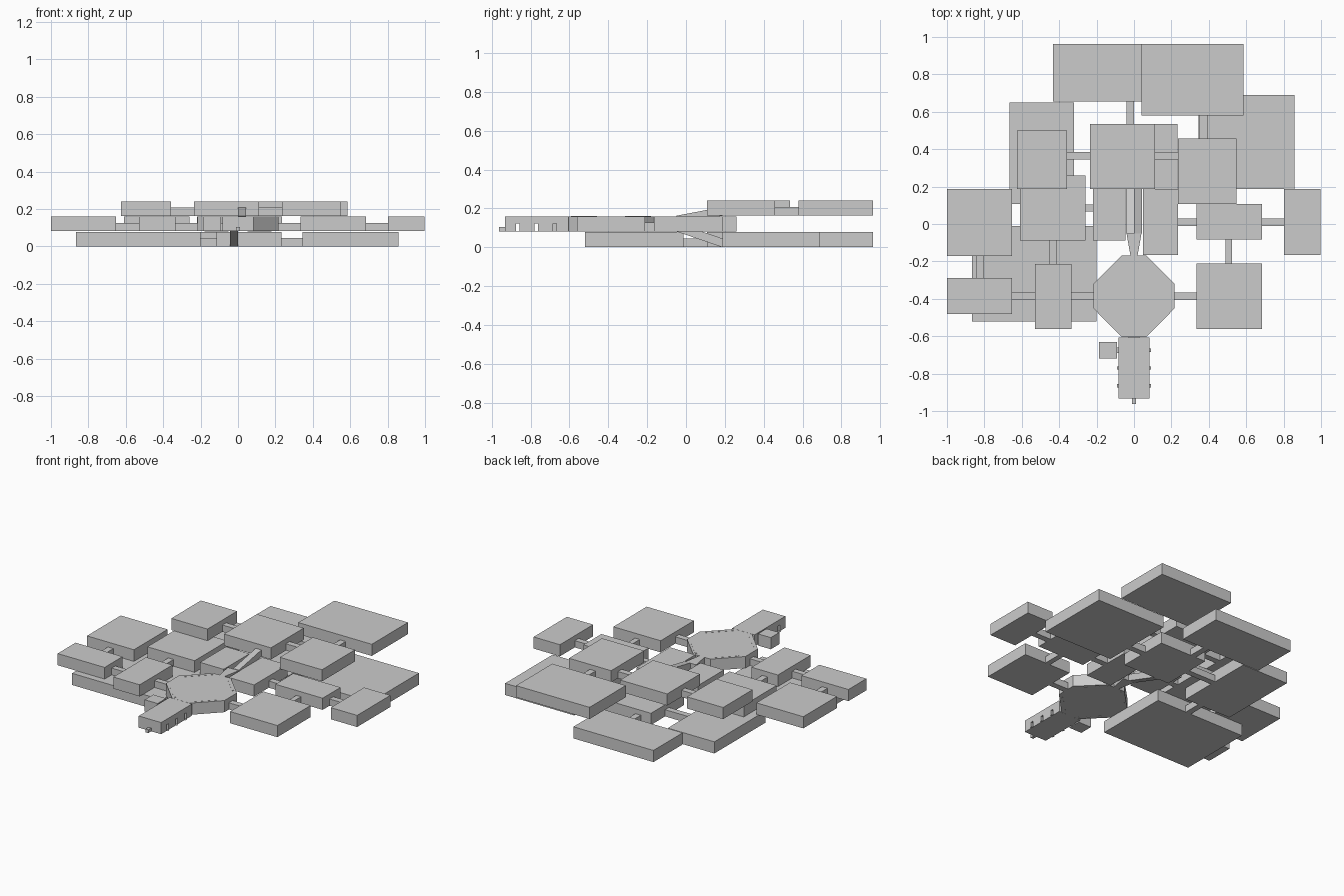
import bpy, bmesh, math

if "Cube" in bpy.data.objects:
    bpy.data.objects.remove(bpy.data.objects["Cube"])

H, PITCH, DOOR = 0.078, 0.081, 0.045   # room height, storey pitch, corridor height
Z0, Z1, Z2 = 0.0, PITCH, 2 * PITCH


def mesh_object(name, bm):
    bmesh.ops.recalc_face_normals(bm, faces=bm.faces)
    me = bpy.data.meshes.new(name)
    bm.to_mesh(me)
    bm.free()
    ob = bpy.data.objects.new(name, me)
    bpy.context.collection.objects.link(ob)
    return ob


def prism(name, pts, z_of, height):
    """Extrude a plan outline; z_of(y) gives the floor height so it can slope."""
    bm = bmesh.new()
    lo = [bm.verts.new((x, y, z_of(y))) for x, y in pts]
    hi = [bm.verts.new((x, y, z_of(y) + height)) for x, y in pts]
    bm.faces.new(lo[::-1])
    bm.faces.new(hi)
    n = len(pts)
    for i in range(n):
        j = (i + 1) % n
        bm.faces.new((lo[i], lo[j], hi[j], hi[i]))
    return mesh_object(name, bm)


def box(name, x0, x1, y0, y1, z, h=H):
    return prism(name, [(x0, y0), (x1, y0), (x1, y1), (x0, y1)], lambda y: z, h)


# Rooms of each storey: x0, x1, y0, y1
rooms = {
    "lower_room": (Z0, [(-.865, -.20, -.52, -.012), (-.665, -.32, .107, .65),
                        (-.115, .232, .187, .535), (.345, .857, .187, .69),
                        (-.433, .16, .655, .963)]),
    "middle_room": (Z1, [(.335, .685, -.562, -.21), (.335, .685, -.083, .107),
                         (.803, .998, -.165, .187), (.047, .235, -.165, .187),
                         (-.22, -.045, -.088, .187), (-.61, -.26, -.088, .26),
                         (-1, -.652, -.17, .187), (-1, -.652, -.48, -.29),
                         (-.53, -.335, -.562, -.215), (-.187, -.092, -.72, -.63)]),
    "upper_room": (Z2, [(-.235, .113, .187, .535), (-.625, -.357, .187, .5),
                        (.235, .547, .107, .457), (.04, .585, .58, .963)]),
}
# Low corridors joining the rooms
corridors = {
    "lower_corridor": (Z0, [(-.04, 0, .535, .655), (.232, .345, .345, .385),
                            (-.32, -.115, .345, .385), (-.46, -.42, -.012, .107)]),
    "middle_corridor": (Z1, [(.2, .335, -.405, -.365), (.49, .525, -.21, -.083),
                             (.685, .803, -.01, .03), (.235, .335, -.01, .03),
                             (-.26, -.22, .067, .105), (-.845, -.805, -.29, -.17),
                             (-.652, -.53, -.405, -.367), (-.455, -.415, -.215, -.088),
                             (-.335, -.2, -.405, -.367), (-.095, -.08, -.69, -.66)]),
    "upper_corridor": (Z2, [(-.357, -.235, .345, .385), (.113, .235, .345, .385),
                            (.35, .392, .457, .58)]),
}
for group, h in ((rooms, H), (corridors, DOOR)):
    for name, (z, rects) in group.items():
        for r in rects:
            box(name, *r, z, h)

# Central chamber with chamfered corners
half = [(.065, -.605), (.216, -.452), (.216, -.32), (.065, -.168)]
outline = half + [(-x, y) for x, y in reversed(half)]
prism("central_chamber", outline, lambda y: Z1, H)

# Inner wall strips along the diagonal sides of the chamber
for sx in (-1, 1):
    for sy in (-1, 1):
        strip = [(.06, .205), (.178, .087), (.178, .072), (.052, .198)]
        prism("chamber_inner_wall", [(sx * x, -.386 + sy * y) for x, y in strip],
              lambda y: Z1 - .001, H + .002)

# Forked passage and the two ramps, one down and one up
prism("ramp_landing", [(-.018, -.175), (.018, -.175), (.04, -.05), (-.04, -.05)],
      lambda y: Z1, H)
y0, y1 = -.05, .187
for name, xa, xb, za, zb in (("ramp_down", -.042, 0, Z1, Z0), ("ramp_up", 0, .042, Z1 + .036, Z2)):
    prism(name, [(xa, y0), (xb, y0), (xb, y1), (xa, y1)],
          lambda y: za + (zb - za) * (y - y0) / (y1 - y0), DOOR)

# Entrance hall with side doorways cut through
hall = box("entrance_hall", -.083, .083, -.932, -.606, Z1)
for y in (-.865, -.77, -.675):
    cutter = box("doorway_cutter", -.086, .2, y - .009, y + .009, Z1 + .002, .04)
    if y < -.7:
        for v in cutter.data.vertices:
            if v.co.x < 0:
                v.co.x = -.2
    cutter.hide_render = True
    cutter.hide_viewport = True
    m = hall.modifiers.new("doorway", 'BOOLEAN')
    m.object = cutter
    m.solver = 'EXACT'
    box("door_sill", -.09, .09, y - .009, y + .009, Z1, .002)
box("hall_neck", -.03, .03, -.61, -.6, Z1, DOOR)
box("front_step", -.01, .01, -.963, -.93, Z1, .022)
